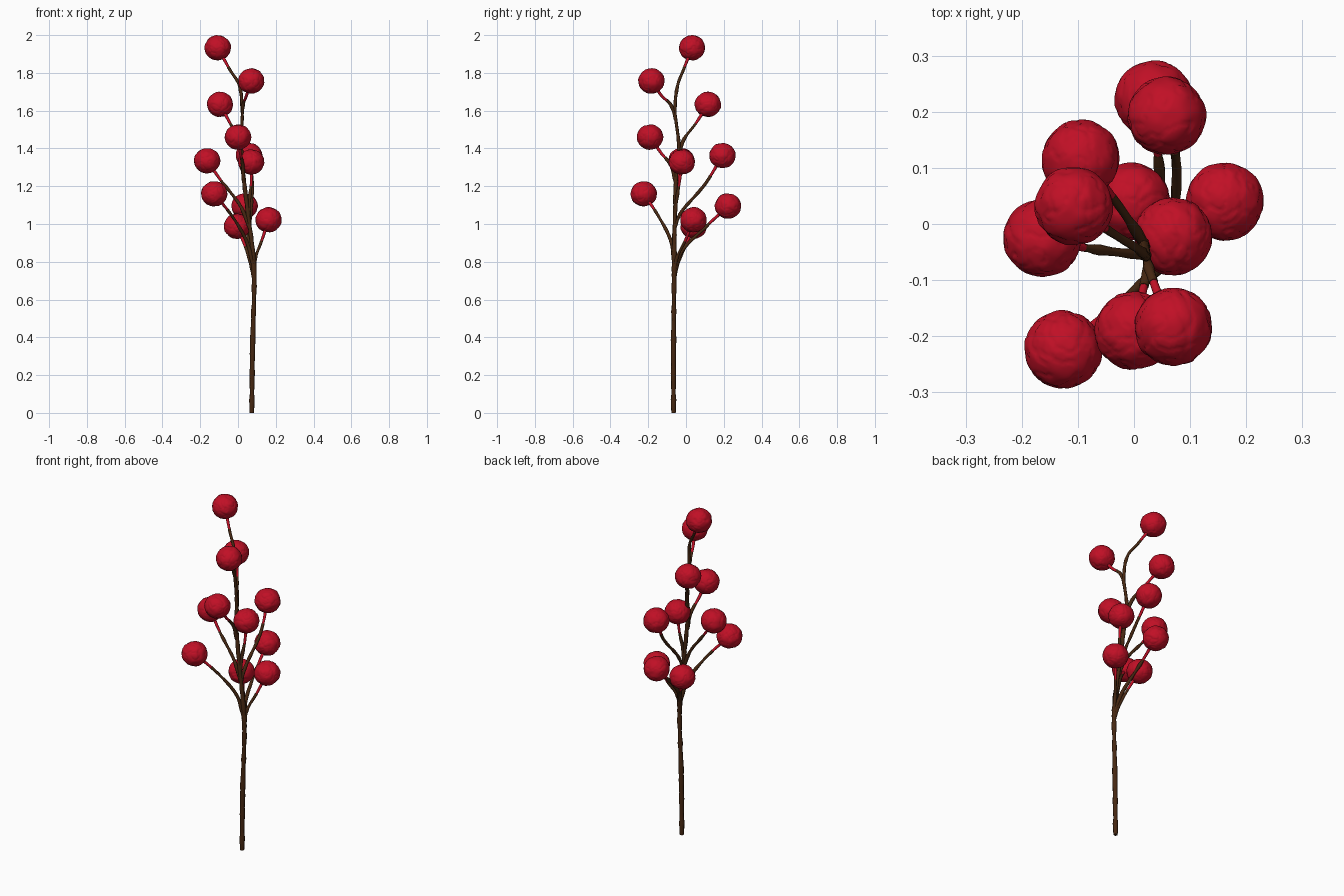
import bpy, bmesh, math
from mathutils import Vector, noise

if "Cube" in bpy.data.objects:
    bpy.data.objects.remove(bpy.data.objects["Cube"])


def material(name, rgb):
    m = bpy.data.materials.new(name)
    m.diffuse_color = (*rgb, 1)
    m.use_nodes = True
    m.node_tree.nodes["Principled BSDF"].inputs["Base Color"].default_value = m.diffuse_color
    return m


BROWN = material("bark brown", (0.062, 0.021, 0.006))
RED = material("berry red", (0.53, 0.005, 0.019))


def smooth_path(pts, steps=10):
    """Catmull-Rom samples through the given points."""
    p = [Vector(q) for q in pts]
    p = [2 * p[0] - p[1]] + p + [2 * p[-1] - p[-2]]
    out = []
    for i in range(1, len(p) - 2):
        a, b, c, d = p[i - 1:i + 3]
        for k in range(steps):
            t = k / steps
            out.append(0.5 * (2 * b + (c - a) * t + (2 * a - 5 * b + 4 * c - d) * t * t
                              + (3 * b - a - 3 * c + d) * t ** 3))
    return out + [p[-2]]


def tube(name, path, r0, r1, mat, knobs=0.0):
    """Tapered round tube along a path, slightly knobbly like bark."""
    cu = bpy.data.curves.new(name, 'CURVE')
    cu.dimensions = '3D'
    cu.bevel_depth = 1.0
    cu.bevel_resolution = 2
    cu.use_fill_caps = True
    sp = cu.splines.new('POLY')
    sp.points.add(len(path) - 1)
    for i, (pt, co) in enumerate(zip(sp.points, path)):
        pt.co = (*co, 1)
        t = i / (len(path) - 1)
        pt.radius = (r0 + (r1 - r0) * t) * (1 + knobs * noise.noise(co * 25))
    tmp = bpy.data.objects.new(name + "_curve", cu)
    bpy.context.collection.objects.link(tmp)
    dg = bpy.context.evaluated_depsgraph_get()
    me = bpy.data.meshes.new_from_object(tmp.evaluated_get(dg))
    bpy.data.objects.remove(tmp)
    me.materials.clear()
    me.materials.append(mat)
    me.shade_smooth()
    ob = bpy.data.objects.new(name, me)
    bpy.context.collection.objects.link(ob)


def berry(name, centre, seed):
    """Wrinkled ball: broad lumps plus thin creases."""
    bm = bmesh.new()
    bmesh.ops.create_icosphere(bm, subdivisions=5, radius=1)
    for v in bm.verts:
        n = v.co.normalized()
        q = n + Vector((seed * 3.7, seed * 1.3, seed * 2.1))
        lump = 0.035 * noise.noise(q * 2.5)
        crease = -0.035 * max(0, 1 - abs(noise.noise(q * 2.2 + Vector((9, 4, 7)))) * 9)
        v.co = n * 0.0695 * (1 + lump + crease)
        v.co.z *= 0.96
    me = bpy.data.meshes.new(name)
    bm.to_mesh(me)
    bm.free()
    me.materials.append(RED)
    me.shade_smooth()
    ob = bpy.data.objects.new(name, me)
    ob.location = centre
    bpy.context.collection.objects.link(ob)


def branch(name, pts, r0, r1):
    """Brown twig whose last stretch is a red stalk, ending in a berry."""
    path = smooth_path(pts)
    end = Vector(pts[-1])
    cut = next(i for i, p in enumerate(path) if (p - end).length < 0.135)
    tube(name, path[:cut + 1], r0, r1, BROWN, 0.35)
    tube(name + "_stalk", path[cut:], r1 * 0.9, r1 * 1.25, RED)
    berry(name + "_berry", end, len(bpy.data.objects))


# Main stem, carrying the topmost berry
branch("stem", [(0.073, -0.066, 0), (0.077, -0.066, 0.35), (0.086, -0.063, 0.7),
                (0.075, -0.062, 0.88), (0.047, -0.058, 1.1), (0.024, -0.05, 1.3),
                (0.018, -0.038, 1.42), (0.022, -0.058, 1.6), (0.008, -0.045, 1.73),
                (-0.045, -0.012, 1.82), (-0.107, 0.032, 1.933)], 0.0135, 0.008)

# Side twigs, from stem to berry centre
twigs = [
    [(0.022, -0.055, 1.55), (0.027, -0.08, 1.63), (0.045, -0.13, 1.68), (0.07, -0.183, 1.757)],
    [(0.02, -0.04, 1.36), (0.002, -0.01, 1.45), (-0.04, 0.05, 1.53), (-0.095, 0.116, 1.633)],
    [(0.03, -0.055, 1.22), (0.025, -0.08, 1.31), (0.012, -0.135, 1.38), (0.0, -0.19, 1.46)],
    [(0.062, -0.06, 0.98), (0.068, -0.02, 1.07), (0.076, 0.1, 1.21), (0.058, 0.193, 1.362)],
    [(0.055, -0.06, 1.02), (0.06, -0.05, 1.12), (0.07, -0.035, 1.22), (0.07, -0.022, 1.328)],
    [(0.06, -0.06, 0.98), (0.01, -0.055, 1.1), (-0.09, -0.042, 1.23), (-0.163, -0.025, 1.335)],
    [(0.08, -0.063, 0.78), (0.045, -0.08, 0.91), (-0.03, -0.145, 1.04), (-0.126, -0.224, 1.16)],
    [(0.085, -0.063, 0.74), (0.065, -0.02, 0.86), (0.045, 0.1, 0.98), (0.035, 0.222, 1.095)],
    [(0.085, -0.063, 0.76), (0.095, -0.045, 0.83), (0.125, -0.005, 0.91), (0.162, 0.04, 1.022)],
    [(0.085, -0.063, 0.71), (0.068, -0.045, 0.79), (0.035, 0.0, 0.89), (-0.005, 0.04, 0.988)],
]
for i, pts in enumerate(twigs):
    branch(f"twig_{i + 1}", pts, 0.0105, 0.008)
